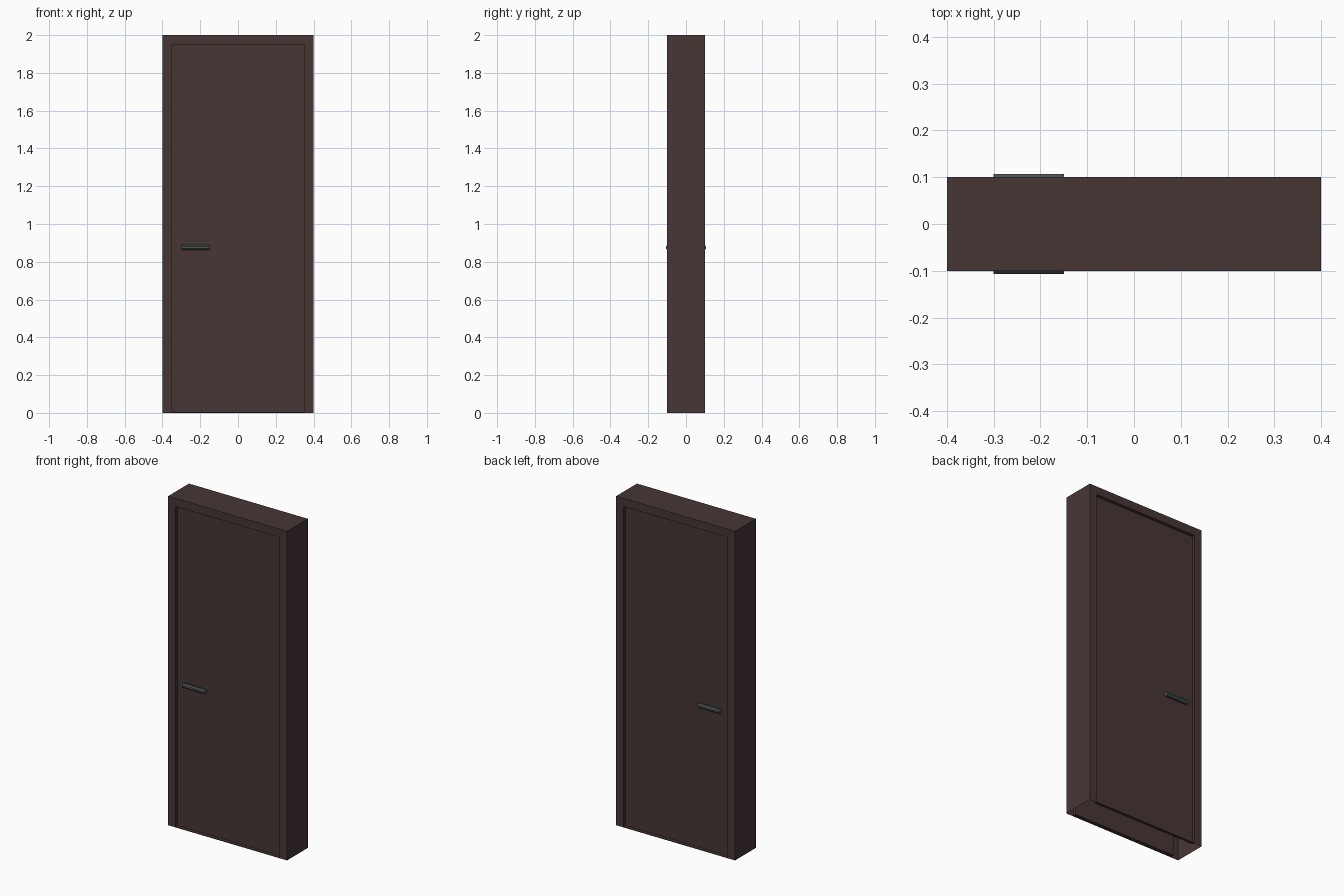
import bpy, bmesh, math
from mathutils import Matrix, Vector

if "Cube" in bpy.data.objects:
    bpy.data.objects.remove(bpy.data.objects["Cube"])


def material(name, rgb):
    m = bpy.data.materials.new(name)
    m.diffuse_color = (*rgb, 1)
    m.use_nodes = True
    m.node_tree.nodes["Principled BSDF"].inputs["Base Color"].default_value = m.diffuse_color
    return m


def add_object(name, bm, mat):
    mesh = bpy.data.meshes.new(name)
    bm.to_mesh(mesh)
    bm.free()
    mesh.materials.append(mat)
    ob = bpy.data.objects.new(name, mesh)
    bpy.context.collection.objects.link(ob)
    return ob


wood = material("dark_brown_wood", (0.062, 0.037, 0.036))
metal = material("grey_metal", (0.075, 0.09, 0.088))

W, D, H = 0.8, 0.2, 2.0
BORDER, RECESS, SILL = 0.07, 0.02, 0.004

# Door and frame: hollow shell, open underneath, recessed panel on both faces
bm = bmesh.new()
bmesh.ops.create_cube(bm, size=1, matrix=Matrix.Translation((0, 0, H / 2)) @ Matrix.Diagonal((W, D, H, 1)))
bm.normal_update()
bmesh.ops.delete(bm, geom=[f for f in bm.faces if f.normal.z < -0.5], context='FACES_ONLY')
panels = [f for f in bm.faces if abs(f.normal.y) > 0.5]
bmesh.ops.inset_individual(bm, faces=panels, thickness=BORDER)
for f in panels:
    for v in f.verts:
        if v.co.z < 1:
            v.co.z = SILL
for f in panels:
    side = math.copysign(1, f.calc_center_median().y)
    new = bmesh.ops.extrude_discrete_faces(bm, faces=[f])["faces"][0]
    bmesh.ops.translate(bm, verts=list(new.verts), vec=Vector((0, -side * RECESS, 0)))
add_object("door_and_frame", bm, wood)

# Handles: faceted horizontal bars against each panel
for name, side in (("front_handle", -1), ("back_handle", 1)):
    bm = bmesh.new()
    place = (Matrix.Translation((-0.225, side * 0.094, 0.876))
             @ Matrix.Rotation(math.pi / 2, 4, 'Y') @ Matrix.Rotation(math.pi / 8, 4, 'Z'))
    bmesh.ops.create_cone(bm, cap_ends=True, segments=8, radius1=0.014, radius2=0.014,
                          depth=0.15, matrix=place)
    add_object(name, bm, metal)
